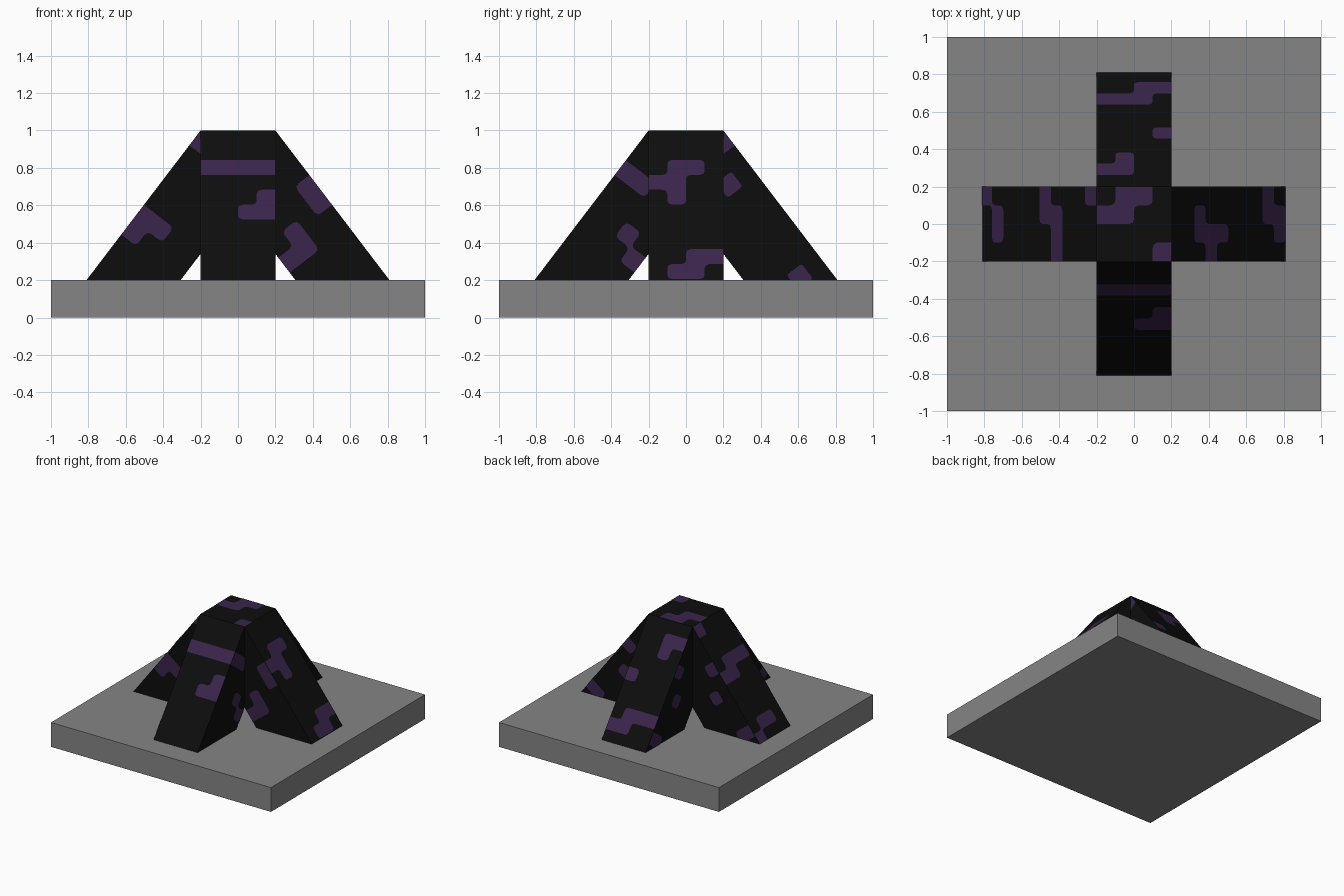
import bpy, bmesh, math
from mathutils import Matrix, Vector

if "Cube" in bpy.data.objects:
    bpy.data.objects.remove(bpy.data.objects["Cube"])

H = 0.2                       # half width of legs and crown
TOP, DECK, FOOT = 1.0, 0.2, 0.81
THICK = 0.4
RUN, DROP = FOOT - H, TOP - DECK
L = math.hypot(RUN, DROP)     # slope length
CA, SA = RUN / L, DROP / L
HEEL = FOOT - THICK / SA      # inner foot position
SPRING = DECK + (HEEL - H) * DROP / RUN
APEX = DECK + HEEL * DROP / RUN


def material(name, rgb):
    m = bpy.data.materials.new(name)
    m.diffuse_color = (*rgb, 1)
    m.use_nodes = True
    m.node_tree.nodes["Principled BSDF"].inputs["Base Color"].default_value = m.diffuse_color
    return m


GREY = material("stone_grey", (0.235, 0.235, 0.235))
BLACK = material("near_black", (0.004, 0.004, 0.004))
PURPLE = material("dark_purple", (0.042, 0.018, 0.072))


def add_object(name, bm, mat):
    mesh = bpy.data.meshes.new(name)
    bm.to_mesh(mesh)
    bm.free()
    mesh.materials.append(mat)
    ob = bpy.data.objects.new(name, mesh)
    bpy.context.collection.objects.link(ob)


def on_edge(p, outline):
    """True when a 2D point lies on the border of the panel."""
    for a, b in zip(outline, outline[1:] + outline[:1]):
        a, b = Vector(a), Vector(b)
        d = (b - a).normalized()
        r = Vector(p[:2]) - a
        if abs(d.x * r.y - d.y * r.x) < 1e-3:
            return True
    return False


def camo(target, frame, outline, rows):
    """Cut rounded patches from a flat panel; each row is one block deep."""
    bm = bmesh.new()
    bm.faces.new([bm.verts.new((*p, 0)) for p in outline])
    rects = [[round(v / 10, 4) for v in (s, s + 1, a, b)] for s, a, b in rows]
    for axis, ids in ((0, (0, 1)), (1, (2, 3))):
        for c in sorted({r[i] for r in rects for i in ids}):
            co, no = Vector(), Vector()
            co[axis], no[axis] = c, 1
            bmesh.ops.bisect_plane(bm, geom=bm.verts[:] + bm.edges[:] + bm.faces[:],
                                   dist=1e-5, plane_co=co, plane_no=no)

    def inside(f):
        c = f.calc_center_median()
        return any(r[0] < c.x < r[1] and r[2] < c.y < r[3] for r in rects)

    bmesh.ops.delete(bm, geom=[f for f in bm.faces if not inside(f)], context='FACES')
    bmesh.ops.dissolve_limit(bm, angle_limit=0.02, verts=bm.verts[:], edges=bm.edges[:])
    corners = [v for v in bm.verts if not on_edge(v.co, outline)]
    if corners:
        bmesh.ops.bevel(bm, geom=corners, offset=0.025, segments=2, profile=0.5,
                        affect='VERTICES', clamp_overlap=True)
    bm.normal_update()
    mirrored = frame.determinant() < 0
    for f in bm.faces:
        if (f.normal.z < 0) != mirrored:
            f.normal_flip()
    bm.transform(frame @ Matrix.Translation((0, 0, 0.002)))
    tmp = bpy.data.meshes.new("tmp")
    bm.to_mesh(tmp)
    bm.free()
    target.from_mesh(tmp)
    bpy.data.meshes.remove(tmp)


def frame(origin, s, t, n):
    m = Matrix((s, t, n)).transposed().to_4x4()
    m.translation = origin
    return m


# Base slab
bm = bmesh.new()
bmesh.ops.create_cube(bm, size=1, matrix=Matrix.Translation((0, 0, DECK / 2))
                      @ Matrix.Diagonal((2, 2, DECK, 1)))
add_object("base_slab", bm, GREY)

# Crown: flat top and the vault between the legs
bm = bmesh.new()
square = [(-H, -H), (H, -H), (H, H), (-H, H)]
bm.faces.new([bm.verts.new((*p, TOP)) for p in square])
ring = [bm.verts.new((*p, SPRING)) for p in square]
tip = bm.verts.new((0, 0, APEX))
for i in range(4):
    bm.faces.new((ring[(i + 1) % 4], ring[i], tip))
add_object("crown", bm, BLACK)

bm = bmesh.new()
camo(bm, Matrix.Translation((0, 0, TOP)), square, [(-1, 0, 2), (-2, 0, 1), (0, 1, 2), (1, -2, -1)])
add_object("crown_patches", bm, PURPLE)

# Legs: turn, marked side, patch rows on the slope and on the marked side
# (tenths down the slope, then across from, to)
LEGS = {
    "right": (0, -1,
              [(2, -1, 1), (3, -2, 0), (4, -1, 0), (8, 0, 2), (9, -1, 1)],
              [(3, 0, 1), (4, 0, 1), (4.5, 2, 3), (5.5, 2, 4)]),
    "back": (90, -1,
             [(1, 0, 2), (2, 0, 1), (4.2, -2, -1), (7.2, -1, 2), (8.2, -2, 0)],
             [(0, 0, 1), (2, 1, 2), (8.2, 1, 2)]),
    "left": (180, 1,
             [(0, -2, -1), (3, -1, 2), (4, -2, 0), (8.2, -1, 1), (9.2, -2, -1)],
             [(0, 0, 1), (5, 0, 2), (6, 0, 1)]),
    "front": (-90, 1,
              [(2, -2, 2), (4, 1, 2), (5, 0, 2)],
              [(2, 0, 2), (4.6, 2, 3), (5.5, 3, 4)]),
}
FAR_SIDE = [(3, 0, 1), (5, 1, 2), (8.4, 0, 1.5)]   # shared by every other side
profile = [(H, TOP), (FOOT, DECK), (HEEL, DECK), (H, SPRING)]
down, inward = Vector((CA, 0, -SA)), Vector((-SA, 0, -CA))
start = Vector((H, 0, TOP))
side_outline = []
for x, z in profile:
    d = Vector((x, 0, z)) - start
    side_outline.append((d.dot(down), d.dot(inward)))

for name, (turn, marked, slope_rows, side_rows) in LEGS.items():
    spin = Matrix.Rotation(math.radians(turn), 4, 'Z')

    # Slanted leg, open where it meets the crown
    bm = bmesh.new()
    a = [bm.verts.new((x, -H, z)) for x, z in profile]
    b = [bm.verts.new((x, H, z)) for x, z in profile]
    bm.faces.new(a)
    bm.faces.new(b[::-1])
    for i in range(3):
        bm.faces.new((a[i], b[i], b[i + 1], a[i + 1]))
    bmesh.ops.recalc_face_normals(bm, faces=bm.faces[:])
    bm.normal_update()
    if min(bm.faces, key=lambda f: f.calc_center_median().y).normal.y > 0:
        bmesh.ops.reverse_faces(bm, faces=bm.faces[:])
    bm.transform(spin)
    add_object(name + "_leg", bm, BLACK)

    # Painted patches
    bm = bmesh.new()
    camo(bm, spin @ frame(start, down, Vector((0, 1, 0)), -inward),
         [(0, -H), (L, -H), (L, H), (0, H)], slope_rows)
    for sign, rows in ((marked, side_rows), (-marked, FAR_SIDE)):
        y = Vector((0, sign, 0))
        camo(bm, spin @ frame(start + y * H, down, inward, y), side_outline, rows)
    add_object(name + "_leg_patches", bm, PURPLE)
